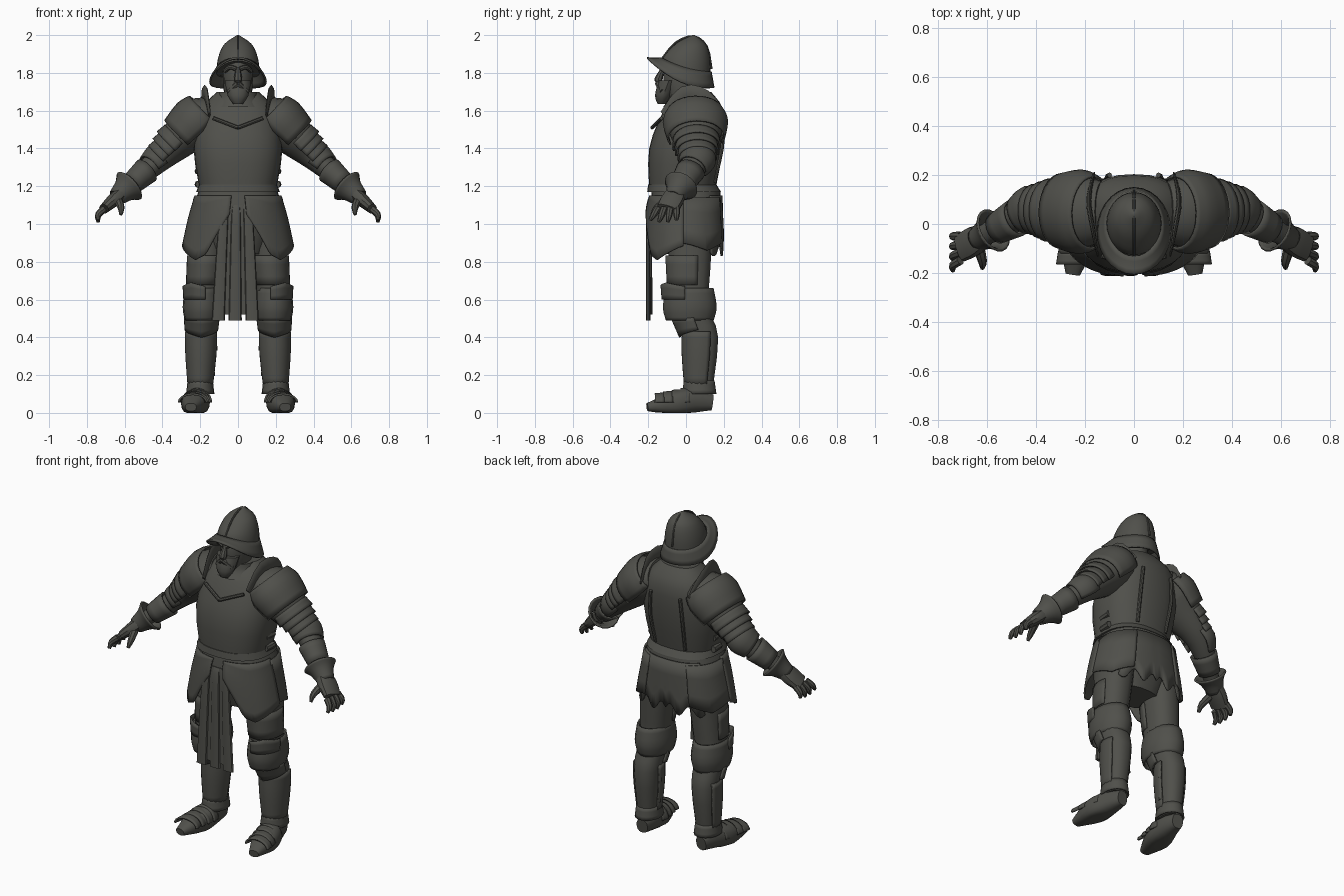
import bpy, bmesh, math
from mathutils import Vector

cube = bpy.data.objects.get("Cube")
if cube:
    bpy.data.objects.remove(cube)

COLOR = (.08, .08, .07, 1)
steel = bpy.data.materials.new("dark_steel")
steel.use_nodes = True
steel.diffuse_color = COLOR
shader = next(node for node in steel.node_tree.nodes if node.type == "BSDF_PRINCIPLED")
shader.inputs["Base Color"].default_value = COLOR
shader.inputs["Roughness"].default_value = .7

X, Y, Z = Vector((1, 0, 0)), Vector((0, 1, 0)), Vector((0, 0, 1))


def smooth_path(path, radii, steps=3):
    """Catmull-Rom curve through centres and radii, as four-part vectors."""
    keys = [Vector((*point, radius)) for point, radius in zip(path, radii)]
    ends = [keys[0]] + keys + [keys[-1]]
    curve = []
    for a, b, c, d in zip(ends, ends[1:], ends[2:], ends[3:]):
        for step in range(steps):
            t = step / steps
            curve.append((b * 2 + (c - a) * t + (a * 2 - b * 5 + c * 4 - d) * t ** 2
                          + (b * 3 - a - c * 3 + d) * t ** 3) / 2)
    return curve + [keys[-1]]


def signed_power(value, power):
    return math.copysign(abs(value) ** (2 / power), value)


def tube(name, path, radii, deep=1, deep_end=None, across=None, sides=18, power=2,
         arc=None, cap=True, thick=0, mirror=False, warp=None, point=0):
    """Skin rounded rings, level or square to the path (if across is given).
    deep is depth over width; arc makes an open plate; point drops its middle."""
    curve = smooth_path(path, radii)
    centres = [key.to_3d() for key in curve]
    last = len(curve) - 1
    count = sides + 1 if arc else sides
    first_angle, last_angle = (math.radians(angle) for angle in arc or (0, 360))
    final_deep = deep if deep_end is None else deep_end
    mesh_data = bmesh.new()
    rows = []
    for i, (centre, key) in enumerate(zip(centres, curve)):
        wide, far = X, Y
        if across is not None:
            tangent = (centres[min(i + 1, last)] - centres[max(i - 1, 0)]).normalized()
            wide = across.cross(tangent).normalized()
            far = tangent.cross(wide)
        along = i / last
        ratio = deep + (final_deep - deep) * along
        row = []
        for k in range(count):
            part = k / sides
            angle = first_angle + (last_angle - first_angle) * part
            spot = centre + key.w * (wide * signed_power(math.cos(angle), power)
                                     + far * ratio * signed_power(math.sin(angle), power))
            spot.z -= point * along * (1 - abs(2 * part - 1))
            row.append(mesh_data.verts.new(warp(spot) if warp else spot))
        rows.append(row)
    for low, high in zip(rows, rows[1:]):
        for k in range(sides):
            after = (k + 1) % count
            mesh_data.faces.new((low[k], low[after], high[after], high[k]))
    if cap and not arc:
        mesh_data.faces.new(rows[0])
        mesh_data.faces.new(rows[-1])
    bmesh.ops.recalc_face_normals(mesh_data, faces=mesh_data.faces)
    mesh = bpy.data.meshes.new(name)
    mesh_data.to_mesh(mesh)
    mesh_data.free()
    mesh.materials.append(steel)
    mesh.shade_smooth()
    mesh.set_sharp_from_angle(angle=math.radians(35))
    part_object = bpy.data.objects.new(name, mesh)
    bpy.context.collection.objects.link(part_object)
    if thick:
        solid = part_object.modifiers.new("Thickness", "SOLIDIFY")
        solid.thickness, solid.offset = thick, 0
    if mirror:
        part_object.modifiers.new("Mirror", "MIRROR")


def pair(name, path, radii, **options):
    tube(name, path, radii, mirror=True, **options)


def plate(name, path, radii, arc, **options):
    tube(name, path, radii, arc=arc, mirror=True, thick=.01, **options)


# Joints of the left side
shoulder, elbow = Vector((.22, .05, 1.54)), Vector((.42, .06, 1.34))
wrist, knuckle = Vector((.6, -.04, 1.18)), Vector((.71, -.1, 1.08))
hip, knee = Vector((.16, .02, .95)), Vector((.19, .02, .56))
calf, ankle = Vector((.195, .08, .4)), Vector((.2, .07, .1))

# Breastplate, backplate and trim
tube("cuirass", [(0, -.02, 1.17), (0, 0, 1.4), (0, .04, 1.6), (0, .05, 1.7)],
     [.2, .235, .2, .11], deep=.87, deep_end=.75, sides=28, power=2.4)
tube("waist_flange", [(0, -.02, 1.21), (0, -.01, 1.17)], [.205, .222],
     deep=.88, sides=28, power=2.4)
pair("chest_trim", [(.13, -.13, 1.56), (0, -.18, 1.51)], [.01, .01], across=Z, sides=8)
pair("back_seam", [(.1, .15, 1.22), (.11, .19, 1.4), (.1, .2, 1.55)],
     [.01] * 3, across=Y, sides=8)
for height in (1.21, 1.28):
    pair("side_buckle", [(.205, -.03, height), (.21, .04, height)], [.02, .02],
         across=Z, sides=8)

# Neck, face and beard
tube("gorget", [(0, .02, 1.62), (0, .01, 1.66), (0, .01, 1.7)], [.15, .11, .1], deep=.95)
tube("head", [(0, .01, 1.64), (0, -.02, 1.75), (0, 0, 1.88)], [.07, .078, .08], deep=1.3)
tube("beard", [(0, -.13, 1.635), (0, -.12, 1.68), (0, -.09, 1.76)], [.025, .055, .07],
     deep=.8, sides=12)
pair("moustache", [(0, -.15, 1.745), (.05, -.125, 1.7)], [.016, .014], across=Y, sides=8)
tube("nose", [(0, -.14, 1.75), (0, -.145, 1.77), (0, -.12, 1.83)], [.018, .022, .01], sides=8)
pair("brow", [(.01, -.128, 1.82), (.04, -.12, 1.83), (.07, -.09, 1.81)], [.012] * 3,
     across=Z, sides=8)


# Kettle helmet: brim raised at the front, dipping at sides and back
def tilt_brim(spot):
    amount = min(1, max(0, (1.93 - spot.z) / .13))
    spot.z -= amount * (.45 * (spot.y + .03) + 2.2 * spot.x ** 2)
    return spot


tube("helmet_dome", [(0, 0, 1.83), (0, .01, 1.89), (0, .025, 1.955), (0, .04, 2)],
     [.114, .106, .07, .005], deep=1.12, sides=28, warp=tilt_brim)
tube("helmet_brim", [(0, 0, 1.85), (0, -.03, 1.8)], [.11, .148], deep=1.19, sides=28,
     cap=False, thick=.01, warp=tilt_brim)
tube("helmet_comb", [(0, -.13, 1.87), (0, -.055, 1.96), (0, .04, 1.994), (0, .11, 1.94),
                     (0, .135, 1.82)], [.006] * 5, across=X, sides=8)

# Arms with overlapping plates on the outer side
pair("arm", [(.13, .05, 1.575), shoulder, shoulder.lerp(elbow, .35), elbow, wrist],
     [.1, .125, .112, .068, .04], deep=1.25, deep_end=1.1, across=Y)
plate("pauldron", [shoulder.lerp(elbow, t) for t in (-.25, 0, .4)], [.12, .138, .122],
      arc=(65, 295), deep=1.22, across=Y)
for t in (.45, .6, .75):
    plate("upper_arm_lame", [shoulder.lerp(elbow, t), shoulder.lerp(elbow, t + .2)],
          [.135 - .07 * t, .14 - .07 * t], arc=(75, 285), deep=1.15, across=Y)
plate("elbow_cop", [elbow.lerp(shoulder, .12), elbow, elbow.lerp(wrist, .25)],
      [.074, .084, .07], arc=(60, 300), deep=1.12, across=Y)
pair("forearm_guard", [elbow.lerp(wrist, .35), elbow.lerp(wrist, .8)], [.068, .054],
     deep=1.1, across=Y, cap=False, thick=.01)
pair("shoulder_fin", [(.15, -.12, 1.58), (.17, -.01, 1.69), (.185, .1, 1.67), (.165, .2, 1.57)],
     [.005, .01, .01, .005], deep=4, across=Z, sides=8)

# Gauntlets: flared cuff, palm, fingers and thumb
pair("gauntlet_cuff", [wrist.lerp(knuckle, .4), wrist, wrist.lerp(elbow, .15)],
     [.042, .062, .09], across=Y, cap=False, thick=.01)
pair("palm", [wrist, wrist.lerp(knuckle, .5), knuckle], [.035, .036, .026],
     deep=1.2, deep_end=2.2, across=Y, sides=12, power=2.5)
for i in range(4):
    root = knuckle + Y * (.05 - .033 * i)
    reach = Vector((.03, -.014 * i, -.06 - .01 * (i % 3 > 0)))
    pair("finger", [root, root + reach * .5 + X * .015, root + reach],
         [.019, .017, .009], across=Y, sides=8)
pair("thumb", [wrist.lerp(knuckle, .4), (.62, -.15, 1.09), (.62, -.18, 1.05)],
     [.026, .019, .009], across=X, sides=8)


# Hips, belt and skirt plates
def open_front(spot):
    spot.z += max(0, .17 - abs(spot.x)) * max(0, 1.15 - spot.z) * 5
    return spot


def ragged_hem(spot):
    if spot.z < .95:
        spot.z += .03 * math.sin(abs(spot.x) * 55)
    return spot


tube("hips", [Z * 1.18, Z * 1.03, Z * .84], [.19, .215, .14], deep=.75, power=2.4)
tube("belt", [Z * 1.175, Z * 1.09], [.208, .24], deep=.87, deep_end=.8, sides=28, power=2.4)
skirt = dict(deep=.85, deep_end=.72, power=2.4)
plate("front_tasset", [Z * 1.15, Z * 1.03, Z * .885], [.225, .26, .292], arc=(-84, -2),
      point=.075, warp=open_front, **skirt)
plate("side_tasset", [Z * 1.14, Z * .9], [.23, .285], arc=(-4, 62), point=.04, **skirt)
tube("rear_skirt", [Z * 1.15, Z * .86], [.222, .27], arc=(38, 142), sides=40, thick=.01,
     warp=ragged_hem, **skirt)

# Hanging cloth strips at the front
for i in range(5):
    side, ripple = -.105 + .045 * i, .01 * (i % 2)
    tube("cloth_strip", [(side * .6, -.185, 1.1), (side * .75, ripple - .2, 1),
                         (side, ripple - .2, .49 + ripple * 3)],
         [.02, .026, .035], deep=.5, deep_end=.35, sides=10, power=2.5)

# Legs, knee guards and greaves
pair("leg", [hip, hip.lerp(knee, .5), knee, calf, ankle], [.1, .09, .083, .075, .056],
     deep=1.22, power=2.3)
plate("thigh_plate", [hip.lerp(knee, .3), hip.lerp(knee, .7)], [.096, .09],
      arc=(-170, 20), deep=1.3)
pair("knee_guard", [knee + Z * .1, knee, knee - Z * .07], [.086, .098, .086],
     deep=1.43, cap=False, thick=.01)
plate("knee_wing", [knee + Z * .04, knee + Z * .11], [.096, .1], arc=(-100, -10),
      deep=1.5, point=-.02)
plate("knee_lame", [knee.lerp(calf, .35), knee.lerp(calf, .75)], [.09, .084],
      arc=(-180, 0), deep=1.3, deep_end=1.15, point=.04)
plate("greave", [calf + Z * .03, calf.lerp(ankle, .3), ankle + Z * .04], [.08, .078, .062],
      arc=(-190, 30), deep=1.22)
for t in (.15, .6):
    clasp = calf.lerp(ankle, t) - X * (.075 - .02 * t)
    pair("greave_clasp", [clasp, clasp - Z * .025], [.014, .014], sides=8)


# Armoured boots, turned slightly outward
def flat_sole(spot):
    spot.z = max(spot.z, 0)
    return spot


pair("boot", [(.2, .14, .055), (.21, .04, .065), (.23, -.07, .05), (.25, -.205, .03)],
     [.035, .062, .073, .03], deep=1.2, deep_end=.7, across=Z, power=2.4, warp=flat_sole)
pair("ankle_cuff", [ankle + Z * .07, ankle], [.062, .07], deep=1.25, cap=False, thick=.01)
for i in range(4):
    band = Vector((.216 + .008 * i, .02 - .045 * i, .055))
    plate("boot_lame", [band, band - Y * .05], [.066, .074], arc=(0, 180),
          deep=1.1 - .12 * i, deep_end=.95 - .12 * i, across=Z)
